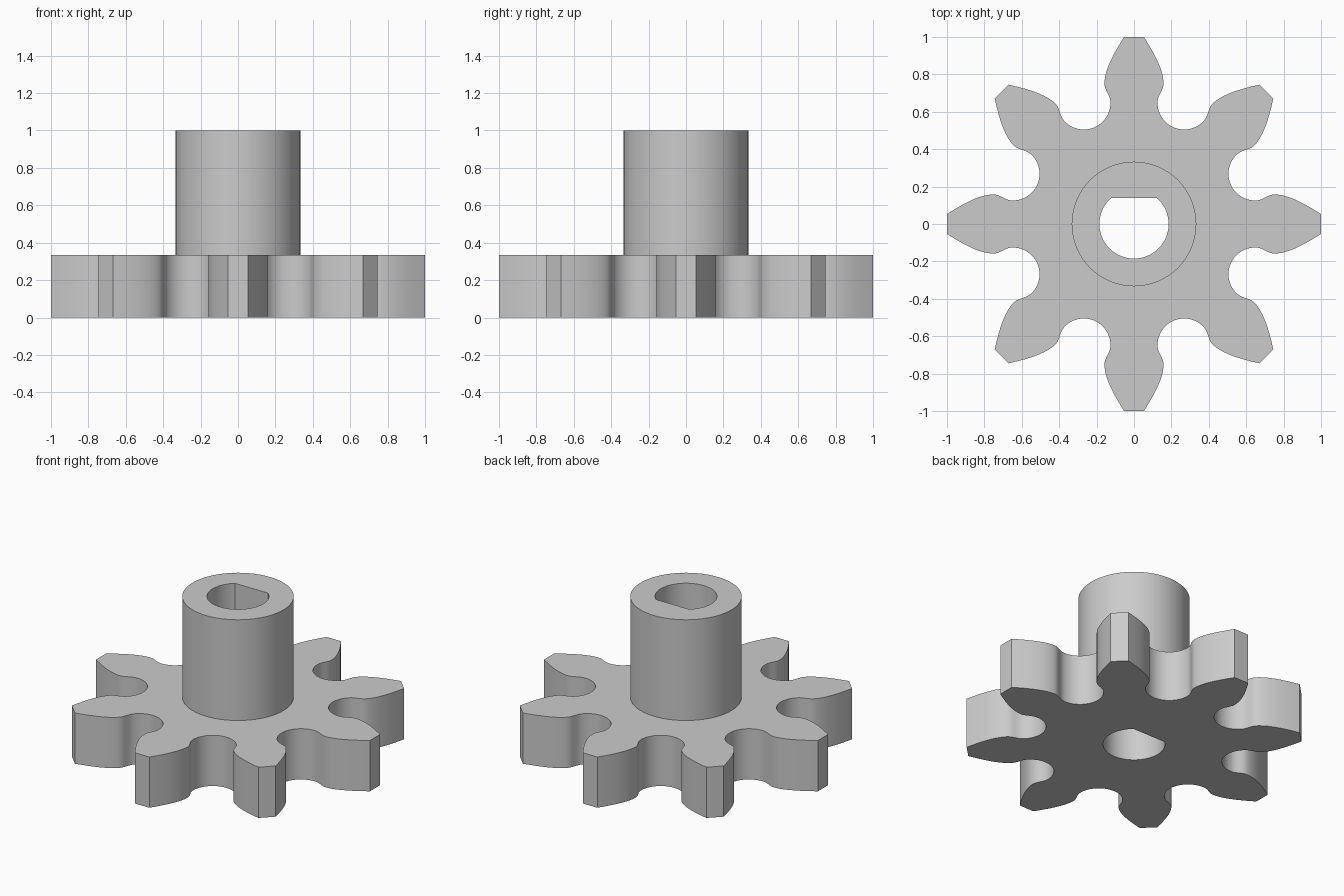
import bpy, bmesh
from math import sin, cos, pi, radians, acos
from mathutils import Vector, Matrix
from mathutils.geometry import interpolate_bezier

cube = bpy.data.objects.get("Cube")
if cube:
    bpy.data.objects.remove(cube, do_unlink=True)

TEETH = 8
GEAR_TOP, HUB_TOP = 0.335, 1.0
HUB_R, BORE_R, BORE_FLAT = 0.333, 0.185, 0.14

grey = bpy.data.materials.new("plain_grey")
grey.use_nodes = True
grey.diffuse_color = (0.6, 0.6, 0.6, 1)
grey.node_tree.nodes["Principled BSDF"].inputs["Base Color"].default_value = grey.diffuse_color


def arc(radius, start, end, steps, centre=(0, 0)):
    angles = [start + (end - start) * i / steps for i in range(steps + 1)]
    return [Vector((centre[0] + radius * cos(a), centre[1] + radius * sin(a))) for a in angles]


def gear_outline():
    # Half a tooth: root fillet, neck, then curved flank up to the flat tip
    root = arc(0.142, radians(247.5), radians(172), 14, (0.268, 0.647))
    widest, tip = Vector((0.158, 0.75)), Vector((0.053, 1.0))
    neck = interpolate_bezier(root[-1], Vector((0.136, 0.70)), Vector((0.158, 0.72)), widest, 6)
    flank = interpolate_bezier(widest, Vector((0.158, 0.83)), Vector((0.10, 0.925)), tip, 12)
    half = root + [p.to_2d() for p in neck[1:] + flank[1:]]
    tooth = half + [Vector((-p.x, p.y)) for p in reversed(half[1:])]
    return [Matrix.Rotation(2 * pi * k / TEETH, 2) @ p for k in range(TEETH) for p in tooth]


def wall(bm, loop, z0, z1, inward=False):
    low = [bm.verts.new((p.x, p.y, z0)) for p in loop]
    high = [bm.verts.new((p.x, p.y, z1)) for p in loop]
    for i in range(len(loop)):
        j = (i + 1) % len(loop)
        quad = [low[i], low[j], high[j], high[i]]
        bm.faces.new(quad[::-1] if inward else quad)


def cap(bm, loops, z, up):
    # Flat face with the second loop left open as a hole
    edges = []
    for loop in loops:
        ring = [bm.verts.new((p.x, p.y, z)) for p in loop]
        edges += [bm.edges.new((ring[i - 1], ring[i])) for i in range(len(ring))]
    made = bmesh.ops.triangle_fill(bm, edges=edges, use_beauty=True, normal=(0, 0, up))
    for face in made["geom"]:
        if isinstance(face, bmesh.types.BMFace):
            face.normal_update()
            if face.normal.z * up < 0:
                face.normal_flip()


def finish(bm, name):
    bmesh.ops.remove_doubles(bm, verts=bm.verts[:], dist=0.0001)
    mesh = bpy.data.meshes.new(name)
    bm.to_mesh(mesh)
    bm.free()
    mesh.materials.append(grey)
    obj = bpy.data.objects.new(name, mesh)
    bpy.context.collection.objects.link(obj)
    bpy.ops.object.select_all(action='DESELECT')
    obj.select_set(True)
    bpy.context.view_layer.objects.active = obj
    bpy.ops.object.shade_smooth_by_angle(angle=radians(30))


teeth = gear_outline()
rim = arc(HUB_R, 0, 2 * pi, 96)[:-1]
# D-shaped shaft bore with its flat towards the back
gap = acos(BORE_FLAT / BORE_R)
bore = arc(BORE_R, pi / 2 + gap, 5 * pi / 2 - gap, 64)

# Toothed wheel
bm = bmesh.new()
wall(bm, teeth, 0, GEAR_TOP)
wall(bm, bore, 0, GEAR_TOP, inward=True)
cap(bm, [teeth, bore], 0, -1)
cap(bm, [teeth, rim], GEAR_TOP, 1)
finish(bm, "gear_wheel")

# Hub sleeve
bm = bmesh.new()
wall(bm, rim, GEAR_TOP, HUB_TOP)
wall(bm, bore, GEAR_TOP, HUB_TOP, inward=True)
cap(bm, [rim, bore], HUB_TOP, 1)
finish(bm, "hub")
